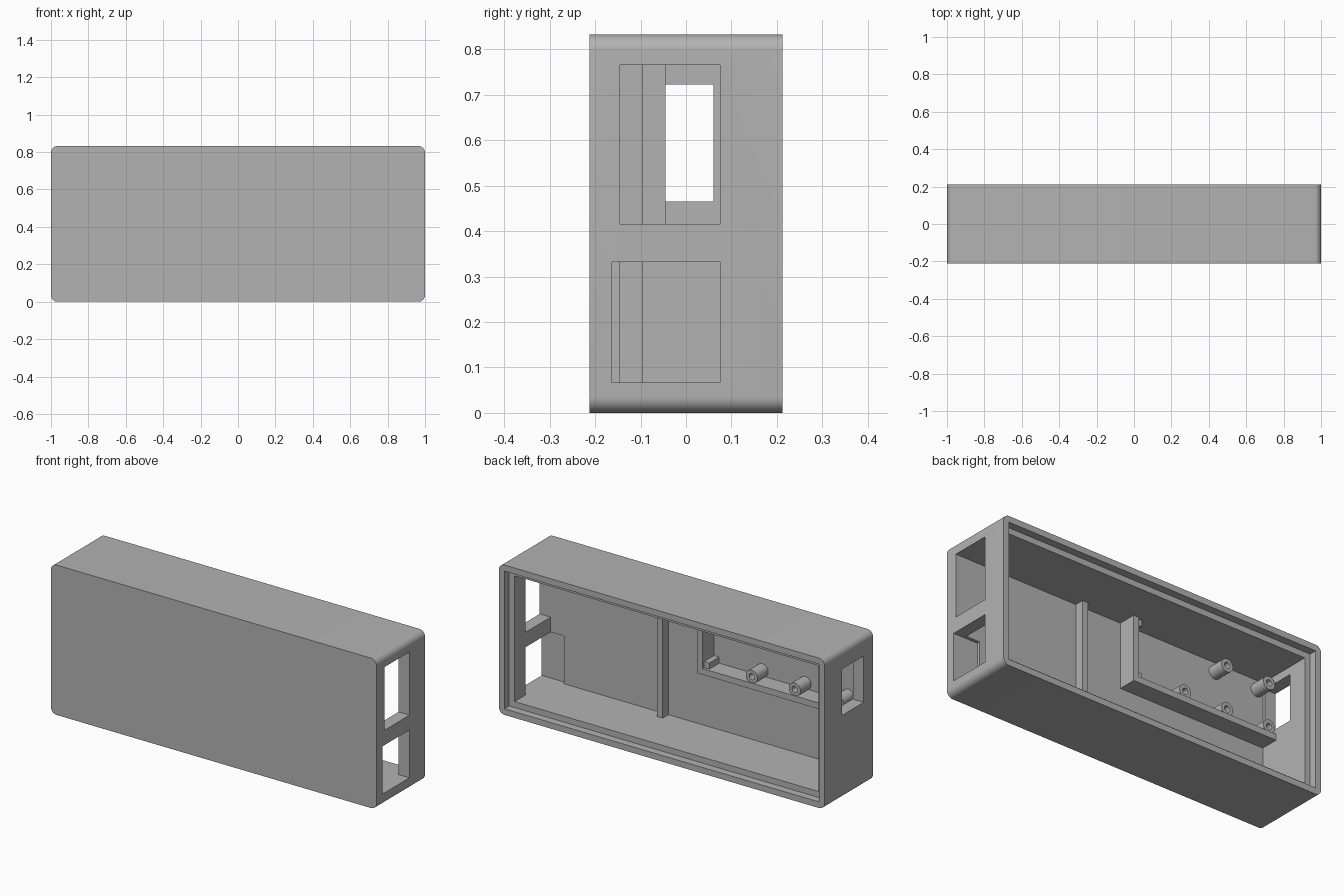
import bpy, bmesh
from math import pi
from mathutils import Matrix, Vector

if "Cube" in bpy.data.objects:
    bpy.data.objects.remove(bpy.data.objects["Cube"])

grey = bpy.data.materials.new("plain_grey")
grey.use_nodes = True
grey.diffuse_color = (0.45, 0.45, 0.45, 1)
grey.node_tree.nodes["Principled BSDF"].inputs["Base Color"].default_value = grey.diffuse_color

W, D, H = 1.0, 0.2125, 0.832     # half width, half depth, height
T = 0.067                        # wall thickness
FLOOR = -D + T                   # inner face of the front panel
RIB = 0.034                      # rib thickness


def finish(name, bm):
    bmesh.ops.recalc_face_normals(bm, faces=bm.faces)
    mesh = bpy.data.meshes.new(name)
    bm.to_mesh(mesh)
    bm.free()
    mesh.materials.append(grey)
    obj = bpy.data.objects.new(name, mesh)
    bpy.context.collection.objects.link(obj)
    return obj


def box(name, x, y, z, radius=0):
    """Box from three (low, high) ranges; radius rounds the edges along y."""
    bm = bmesh.new()
    lo, hi = Vector((x[0], y[0], z[0])), Vector((x[1], y[1], z[1]))
    size = hi - lo
    bmesh.ops.create_cube(bm, size=1, matrix=Matrix.Translation((lo + hi) / 2) @ Matrix.Diagonal((*size, 1)))
    if radius:
        edges = [e for e in bm.edges if abs(e.verts[0].co.y - e.verts[1].co.y) > size.y / 2]
        bmesh.ops.bevel(bm, geom=edges, offset=radius, segments=8, profile=0.5, affect='EDGES')
    return finish(name, bm)


def cut(target, cutter):
    """Subtract a cutter and remove it."""
    mod = target.modifiers.new("cut", 'BOOLEAN')
    mod.object, mod.operation, mod.solver = cutter, 'DIFFERENCE', 'EXACT'
    graph = bpy.context.evaluated_depsgraph_get()
    mesh = bpy.data.meshes.new_from_object(target.evaluated_get(graph))
    target.modifiers.clear()
    target.data = mesh
    bpy.data.objects.remove(cutter)


def smooth(obj):
    bpy.ops.object.select_all(action='DESELECT')
    obj.select_set(True)
    bpy.context.view_layer.objects.active = obj
    bpy.ops.object.shade_smooth_by_angle(angle=pi / 6)


def boss(name, x, z, top=-0.052, outer=0.036, inner=0.017):
    """Hollow screw boss standing on the inner face of the front panel."""
    bm = bmesh.new()
    rings = []
    for r, y in ((outer, FLOOR - 0.004), (outer, top), (inner, top), (inner, FLOOR + 0.002)):
        turn = Matrix.Translation((x, y, z)) @ Matrix.Rotation(pi / 2, 4, 'X')
        rings.append(bmesh.ops.create_circle(bm, segments=32, radius=r, matrix=turn)["verts"])
    for a, b in zip(rings, rings[1:]):
        for i in range(len(a)):
            j = (i + 1) % len(a)
            bm.faces.new((a[i], a[j], b[j], b[i]))
    bm.faces.new(rings[-1])
    bm.faces.new(rings[0])
    smooth(finish(name, bm))


# Case: rounded tray open at the back, with a stepped rim for the lid
case = box("case", (-W, W), (-D, D), (0, H), radius=0.035)
cut(case, box("cavity", (T - W, W - T), (FLOOR, D + 0.1), (T, H - T)))
STEP = 0.034
cut(case, box("lid_step", (STEP - W, W - STEP), (D - 0.042, D + 0.1), (STEP, H - STEP)))

# Openings in the two ends
cut(case, box("upper_opening", (W - T - 0.01, W + 0.1), (FLOOR, 0.075), (0.415, H - T)))
cut(case, box("lower_opening", (0.85, W + 0.1), (-0.163, 0.075), (T, 0.332)))
cut(case, box("far_opening", (-W - 0.1, T - W + 0.01), (-0.13, 0.06), (0.465, 0.722)))
smooth(case)

# Ribs on the inside of the front panel
E = 0.004
BASE = FLOOR - E
box("divider_rib", (0.21, 0.21 + RIB), (BASE, -0.095), (T - E, H - T + E))
box("bay_side_rib", (-0.036 - RIB, -0.036), (BASE, -0.045), (0.402, H - T + E))
box("bay_lower_rib", (T - W - E, -0.036 - RIB), (BASE, -0.045), (0.402, 0.402 + RIB))

# Corner rests of the bay
for name, z in (("lower_rest", 0.402 + RIB), ("upper_rest", H - T - 0.03)):
    box(name, (-0.102, -0.036 - RIB + E), (BASE, -0.06), (z - E, z + 0.03 + E))

# Screw bosses
for i, x in enumerate((-0.367, -0.631, -0.895)):
    boss(f"lower_boss_{i + 1}", x, 0.468)
    if i:
        boss(f"upper_boss_{i}", x, 0.71)
